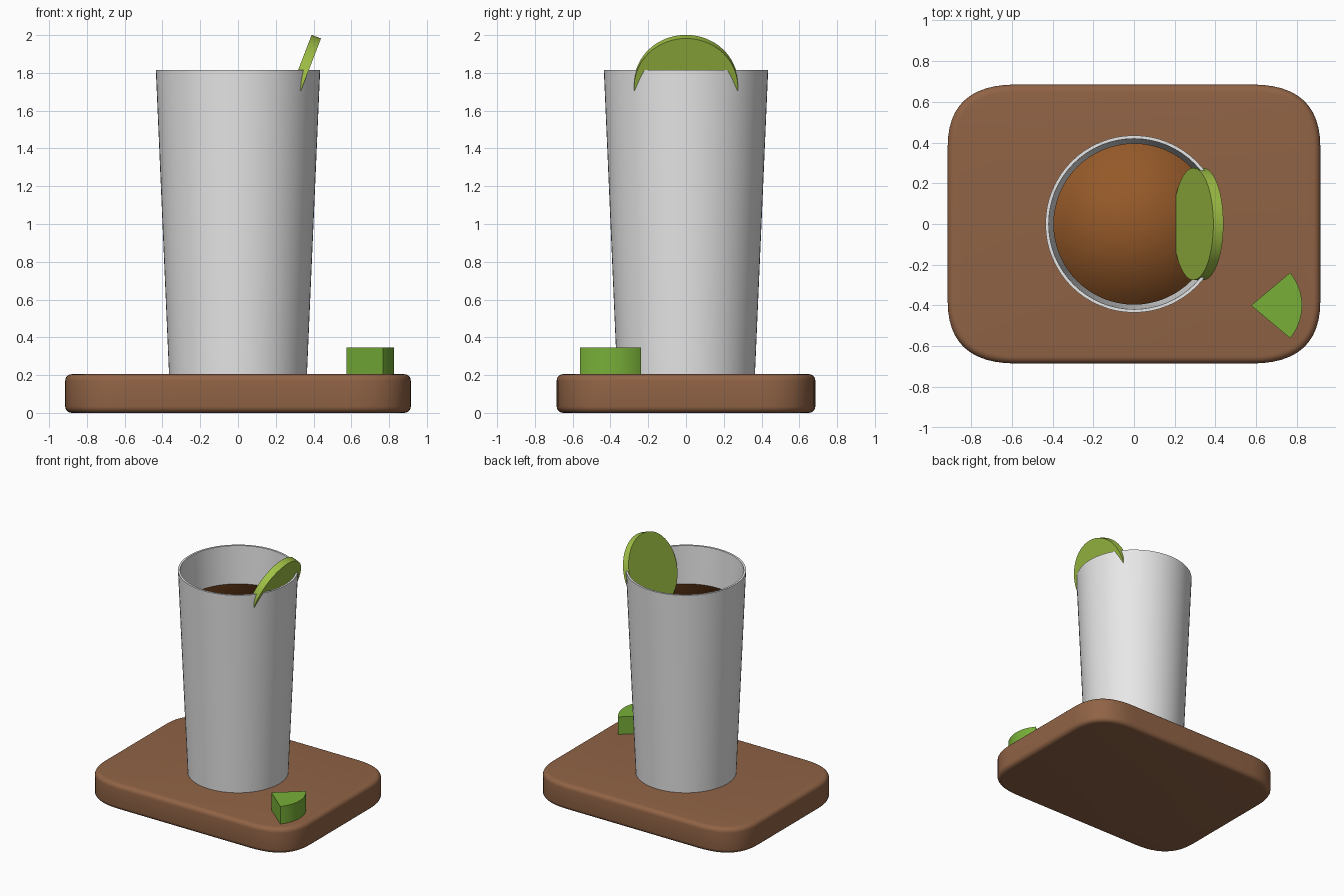
import bpy, bmesh, math
from mathutils import Vector, Matrix

old = bpy.data.objects.get("Cube")
if old:
    bpy.data.objects.remove(old, do_unlink=True)


def material(name, rgb):
    m = bpy.data.materials.new(name)
    m.use_nodes = True
    m.diffuse_color = (*rgb, 1)
    m.node_tree.nodes["Principled BSDF"].inputs["Base Color"].default_value = (*rgb, 1)
    return m


wood = material("brown wood", (0.28, 0.125, 0.06))
cup = material("pale grey", (0.8, 0.8, 0.8))
drink = material("amber brown", (0.30, 0.10, 0.022))
light_green = material("light lime green", (0.35, 0.53, 0.06))
deep_green = material("deep lime green", (0.19, 0.43, 0.04))


def finish(name, bm, mat, angle=40):
    bmesh.ops.recalc_face_normals(bm, faces=bm.faces)
    mesh = bpy.data.meshes.new(name)
    bm.to_mesh(mesh)
    bm.free()
    mesh.materials.append(mat)
    ob = bpy.data.objects.new(name, mesh)
    bpy.context.collection.objects.link(ob)
    bpy.ops.object.select_all(action='DESELECT')
    ob.select_set(True)
    bpy.context.view_layer.objects.active = ob
    bpy.ops.object.shade_smooth_by_angle(angle=math.radians(angle))
    return ob


def prism(outline, z0, z1):
    """Extrude a flat outline from z0 up to z1."""
    bm = bmesh.new()
    face = bm.faces.new([bm.verts.new((x, y, z0)) for x, y in outline])
    out = bmesh.ops.extrude_face_region(bm, geom=[face])
    top = [v for v in out["geom"] if isinstance(v, bmesh.types.BMVert)]
    bmesh.ops.translate(bm, verts=top, vec=(0, 0, z1 - z0))
    return bm


def lathe(profile, steps=64):
    """Spin an (r, z) profile around the z axis."""
    bm = bmesh.new()
    verts = [bm.verts.new((r, 0, z)) for r, z in profile]
    edges = [bm.edges.new(pair) for pair in zip(verts, verts[1:])]
    bmesh.ops.spin(bm, geom=verts + edges, axis=(0, 0, 1), cent=(0, 0, 0),
                   angle=math.tau, steps=steps)
    bmesh.ops.remove_doubles(bm, verts=bm.verts, dist=0.0005)
    return bm


# Serving board: soft curved corners, rounded top and bottom edges
outline = []
for sx, sy in ((1, 1), (-1, 1), (-1, -1), (1, -1)):
    a, c, b = Vector((0.915, 0.38)), Vector((0.915, 0.685)), Vector((0.58, 0.685))
    corner = []
    for i in range(13):
        t = i / 12
        p = a * (1 - t) ** 2 + c * 2 * t * (1 - t) + b * t * t
        corner.append((p.x * sx, p.y * sy))
    outline += corner if sx * sy > 0 else corner[::-1]
bm = prism(outline, 0, 0.205)
rims = [e for e in bm.edges if abs(e.verts[0].co.z - e.verts[1].co.z) < 0.001]
bmesh.ops.bevel(bm, geom=rims, offset=0.035, segments=5, profile=0.5, affect='EDGES')
finish("serving_board", bm, wood)

# Tapered tumbler with a thin wall
finish("tumbler", lathe([(0, 0.203), (0.365, 0.203), (0.435, 1.815), (0.419, 1.815),
                         (0.35, 0.25), (0, 0.25)]), cup)

# Drink, softly shaded over its rim
finish("drink", lathe([(0, 0.26), (0.34, 0.26), (0.396, 1.52), (0, 1.52)]), drink, 180)

# Round citrus slice leaning through the rim
bm = bmesh.new()
bmesh.ops.create_cone(bm, cap_ends=True, segments=64, radius1=0.275, radius2=0.275,
                      depth=0.053)
bm.transform(Matrix.Translation((0.316, 0, 1.735))
             @ Matrix.Rotation(math.radians(111), 4, 'Y'))
finish("citrus_slice", bm, light_green)

# Citrus wedge resting on the board
tip = Vector((0.575, -0.4))
arc = [math.radians(-40 + 5 * i) for i in range(17)]
fan = [tip] + [tip + 0.25 * Vector((math.cos(a), math.sin(a))) for a in arc]
finish("citrus_wedge", prism(fan, 0.2, 0.345), deep_green)
